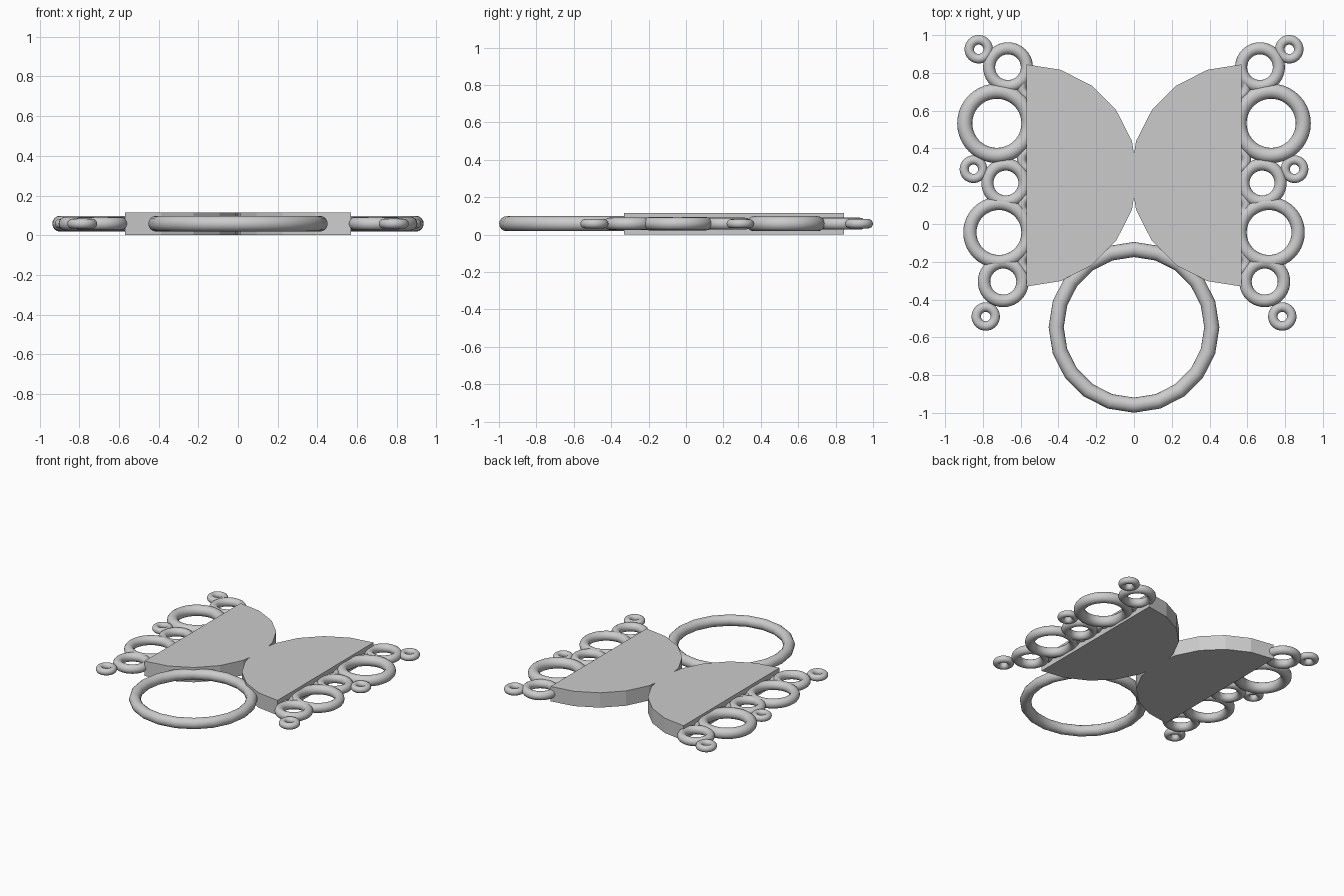
import bpy, bmesh, math

if "Cube" in bpy.data.objects:
    bpy.data.objects.remove(bpy.data.objects["Cube"])

Z = 0.058       # mid height of all rings
THICK = 0.115   # wing plate thickness


def ring(name, x, y, major, minor, segs=40, sides=16):
    bpy.ops.mesh.primitive_torus_add(location=(x, y, Z), major_radius=major,
                                     minor_radius=minor, major_segments=segs,
                                     minor_segments=sides)
    ob = bpy.context.object
    ob.name = name
    bpy.ops.object.shade_smooth_by_angle(angle=math.radians(40))
    return ob


def half_disc(name, side):
    # half of a 20-sided disc, curved side facing the centre line
    bm = bmesh.new()
    pts = []
    for i in range(11):
        a = math.radians(18 * i)
        pts.append((side * (0.57 - 0.588 * math.sin(a)), 0.257 + 0.588 * math.cos(a), 0))
    face = bm.faces.new([bm.verts.new(p) for p in pts])
    ext = bmesh.ops.extrude_face_region(bm, geom=[face])
    for v in ext["geom"]:
        if isinstance(v, bmesh.types.BMVert):
            v.co.z = THICK
    bmesh.ops.recalc_face_normals(bm, faces=bm.faces)
    me = bpy.data.meshes.new(name)
    bm.to_mesh(me)
    bm.free()
    bpy.context.collection.objects.link(bpy.data.objects.new(name, me))


# large hanging ring
ring("large_ring", 0, -0.547, 0.412, 0.040, segs=20)

# edge rings: x, y, major radius, tube radius
edge_rings = [
    (0.822, 0.925, 0.050, 0.025),
    (0.667, 0.830, 0.100, 0.032),
    (0.726, 0.533, 0.170, 0.040),
    (0.850, 0.290, 0.049, 0.024),
    (0.678, 0.217, 0.098, 0.032),
    (0.715, -0.045, 0.154, 0.035),
    (0.692, -0.305, 0.102, 0.033),
    (0.785, -0.490, 0.050, 0.025),
    # small linking rings mostly buried in the wing plates
    (0.545, 0.725, 0.050, 0.025),
    (0.545, 0.340, 0.050, 0.025),
    (0.545, 0.095, 0.050, 0.025),
    (0.545, -0.200, 0.050, 0.025),
]
for side, label in ((-1, "left"), (1, "right")):
    half_disc(f"{label}_wing", side)
    for i, (x, y, R, r) in enumerate(edge_rings):
        ring(f"{label}_edge_ring_{i + 1}", side * x, y, R, r)
